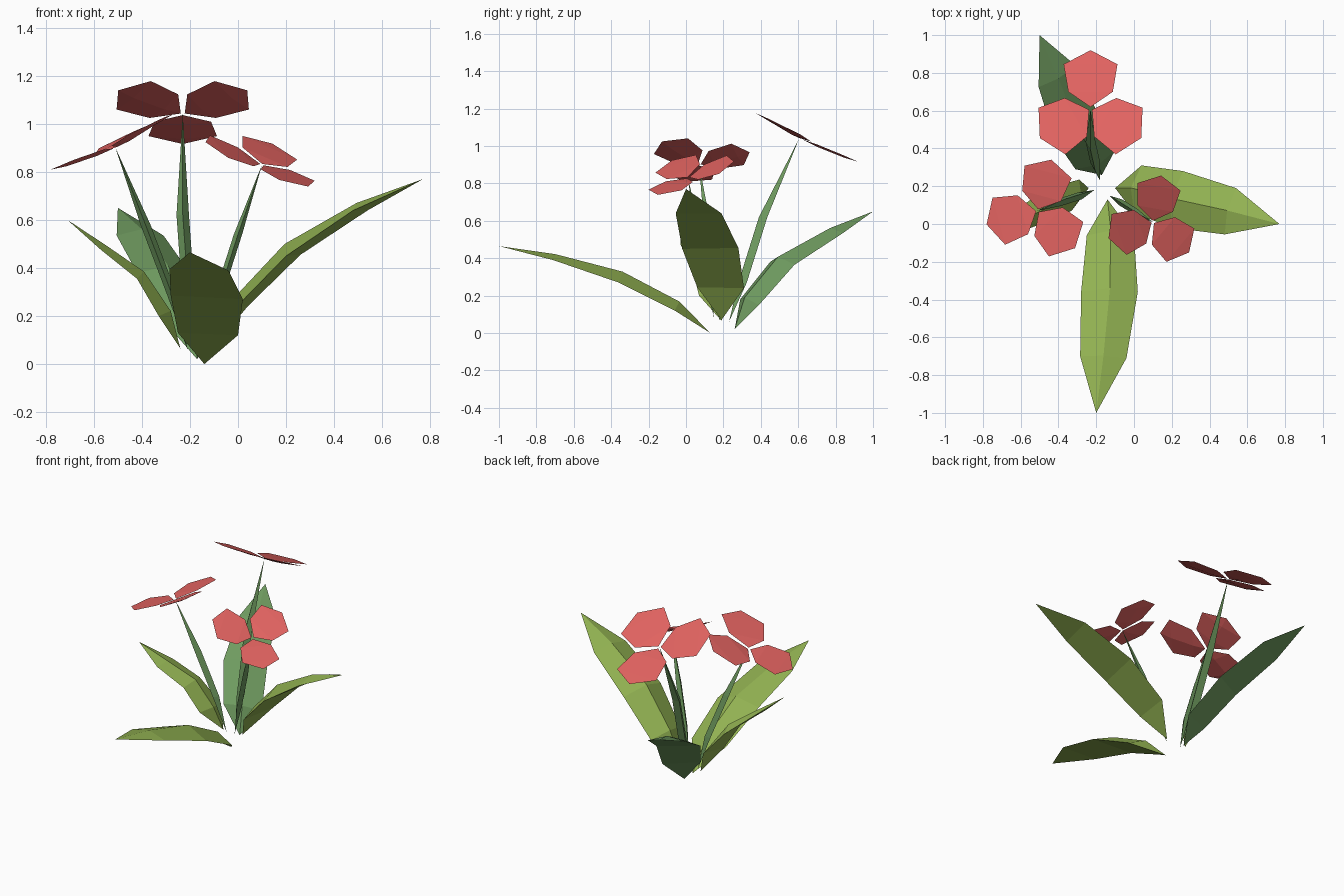
import bpy, bmesh, math
from mathutils import Vector as V

if "Cube" in bpy.data.objects:
    bpy.data.objects.remove(bpy.data.objects["Cube"])


def material(name, rgb):
    m = bpy.data.materials.new(name)
    m.diffuse_color = (*rgb, 1)
    m.use_nodes = True
    m.node_tree.nodes["Principled BSDF"].inputs["Base Color"].default_value = m.diffuse_color
    return m


LEAF = material("yellow_green", (0.29, 0.45, 0.085))
STEM = material("blue_green", (0.165, 0.34, 0.12))
PETAL = material("coral_red", (0.76, 0.125, 0.118))


def spindle(bm, base, rings, tip):
    """Closed low-poly solid: point, triangular rings, point."""
    a, b = bm.verts.new(base), bm.verts.new(tip)
    rs = [[bm.verts.new(p) for p in r] for r in rings]
    for i in range(3):
        j = (i + 1) % 3
        bm.faces.new((a, rs[0][i], rs[0][j]))
        bm.faces.new((b, rs[-1][j], rs[-1][i]))
        for r, s in zip(rs, rs[1:]):
            bm.faces.new((r[i], s[i], s[j], r[j]))


def finish(bm, name, mat):
    bmesh.ops.recalc_face_normals(bm, faces=bm.faces)
    me = bpy.data.meshes.new(name)
    bm.to_mesh(me)
    bm.free()
    me.materials.append(mat)
    bpy.context.collection.objects.link(bpy.data.objects.new(name, me))


def leaf(name, base, edges, tip, heights, mat):
    # Flat underside between the two edges, raised ridge on top
    mids = [V(base)] + [(V(l) + V(r)) / 2 for l, r in edges] + [V(tip)]
    rings = []
    for k, ((l, r), h) in enumerate(zip(edges, heights)):
        n = (V(r) - V(l)).cross(mids[k + 2] - mids[k]).normalized()
        if n.z < 0:
            n = -n
        rings.append((V(l), V(r), mids[k + 1] + n * h))
    bm = bmesh.new()
    spindle(bm, V(base), rings, V(tip))
    finish(bm, name, mat)


def stem(name, path, radius):
    bm = bmesh.new()
    rings = []
    for p in path[1:-1]:
        rings.append([V(p) + V((math.cos(t), math.sin(t), 0)) * radius
                      for t in (math.radians(d) for d in (-90, 30, 150))])
    spindle(bm, V(path[0]), rings, V(path[-1]))
    finish(bm, name, STEM)


def flower(name, centre, slope_x, slope_y, length, first_angle, cup):
    # Three six-sided petals on a tilted, slightly cupped plane
    bm = bmesh.new()
    c = V(centre)
    for k in range(3):
        t = math.radians(first_angle + 120 * k)
        u, w = V((math.cos(t), math.sin(t), 0)), V((-math.sin(t), math.cos(t), 0))

        def at(along, side, drop=0.0):
            d = (u * along + w * side) * length
            return c + d + V((0, 0, slope_x * d.x + slope_y * d.y + cup * d.length - drop))

        rings = [(at(s, -wd), at(s, wd), at(s, 0, 0.008))
                 for s, wd in ((0.29, 0.38), (0.76, 0.46))]
        spindle(bm, at(0.03, 0), rings, at(1, 0))
    finish(bm, name, PETAL)


# Leaves
leaf("front_leaf", (-0.14, 0.13, 0),
     [((-0.25, -0.06, 0.13), (0.0, -0.06, 0.12)),
      ((-0.28, -0.36, 0.285), (0.02, -0.36, 0.27)),
      ((-0.285, -0.70, 0.395), (-0.04, -0.71, 0.39))],
     (-0.20, -1.0, 0.465), (0.05, 0.055, 0.03), LEAF)
leaf("right_leaf", (-0.10, 0.19, 0.07),
     [((0.0, 0.06, 0.245), (0.04, 0.31, 0.24)),
      ((0.20, -0.02, 0.45), (0.26, 0.28, 0.455)),
      ((0.48, -0.055, 0.64), (0.54, 0.19, 0.64))],
     (0.77, 0.0, 0.77), (0.05, 0.06, 0.035), LEAF)
leaf("left_leaf", (-0.24, 0.19, 0.065),
     [((-0.33, 0.07, 0.20), (-0.29, 0.235, 0.21)),
      ((-0.42, 0.03, 0.355), (-0.42, 0.20, 0.36)),
      ((-0.57, -0.03, 0.475), (-0.56, 0.12, 0.475))],
     (-0.71, -0.02, 0.60), (0.035, 0.04, 0.025), LEAF)
leaf("back_leaf", (-0.17, 0.26, 0.02),
     [((-0.31, 0.29, 0.18), (-0.10, 0.39, 0.15)),
      ((-0.42, 0.45, 0.38), (-0.19, 0.58, 0.365)),
      ((-0.505, 0.725, 0.535), (-0.31, 0.84, 0.535))],
     (-0.50, 1.0, 0.65), (0.04, 0.045, 0.03), STEM)

# Stems
stem("back_stem", [(-0.18, 0.23, 0.06), (-0.205, 0.31, 0.27),
                   (-0.23, 0.42, 0.62), (-0.23, 0.605, 1.04)], 0.03)
stem("left_stem", [(-0.21, 0.18, 0.06), (-0.275, 0.155, 0.29),
                   (-0.385, 0.12, 0.58), (-0.51, 0.07, 0.90)], 0.024)
stem("right_stem", [(-0.13, 0.15, 0.08), (-0.08, 0.12, 0.29),
                    (0.0, 0.07, 0.54), (0.10, 0.01, 0.83)], 0.02)

# Flowers
flower("back_flower", (-0.23, 0.61, 1.04), 0, -0.48, 0.31, 90, 0.08)
flower("left_flower", (-0.51, 0.07, 0.90), 0.46, 0, 0.28, 75, 0.12)
flower("right_flower", (0.10, 0.01, 0.83), -0.38, 0.30, 0.25, 80, 0.12)
